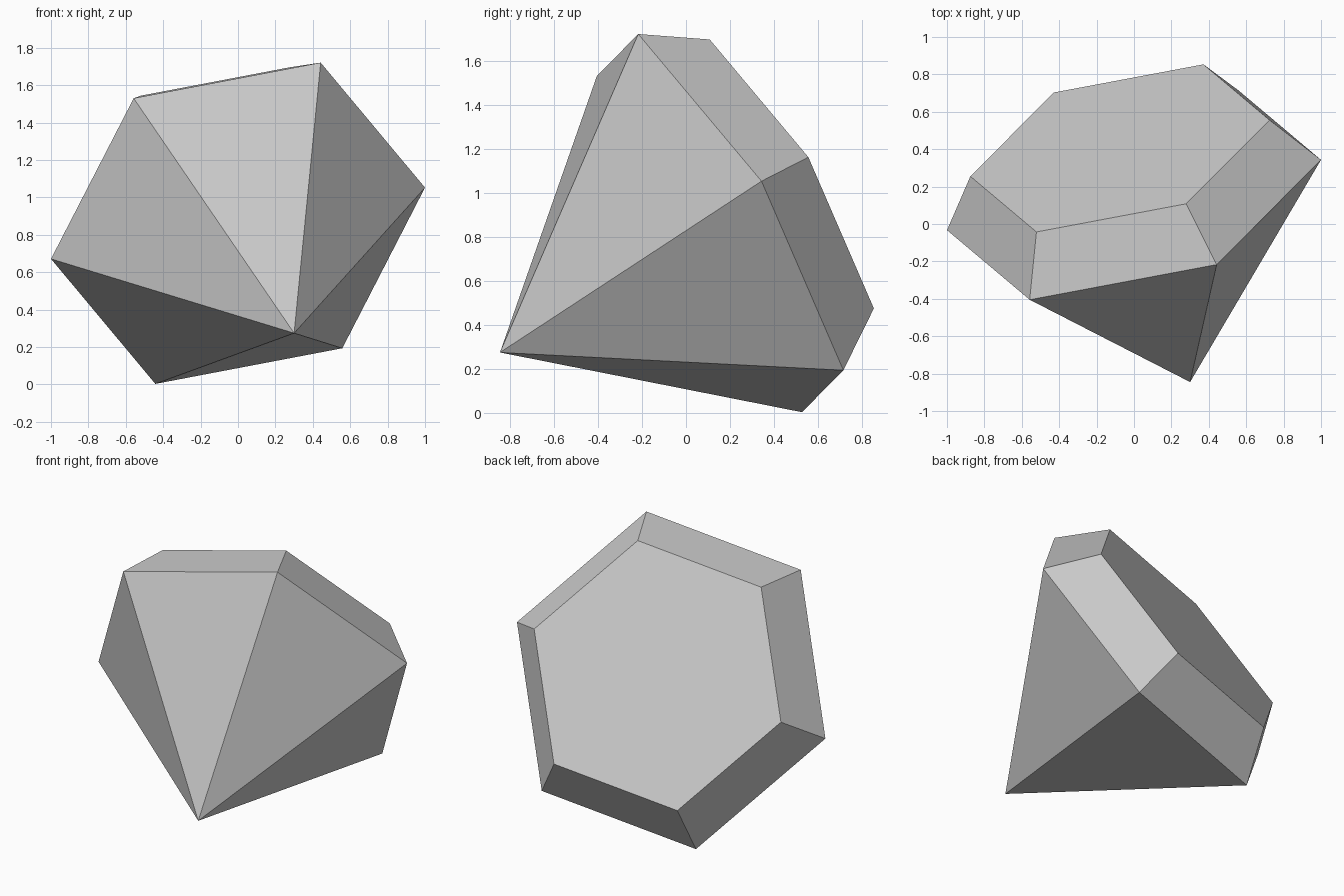
import bpy, bmesh, math
from mathutils import Matrix, Vector

cube = bpy.data.objects.get("Cube")
if cube:
    bpy.data.objects.remove(cube, do_unlink=True)

# Single stone colour
grey = bpy.data.materials.new("light_grey")
grey.use_nodes = True
colour = (0.6, 0.6, 0.6, 1)
grey.diffuse_color = colour
grey.node_tree.nodes["Principled BSDF"].inputs["Base Color"].default_value = colour

SIDES = 6
GIRDLE_RADIUS, TABLE_RADIUS = 1.035, 0.828
PAVILION_DEPTH, CROWN_HEIGHT = 1.198, 0.3

# Tilted frame: axis runs from the point to the table, first corner along +x
centre = Vector((0, 0.155, 0.862))
axis = Vector((-0.3, 1.0, 0.5875)).normalized()
corner = Vector((1.0, 0.187, 0.19))
corner = (corner - axis * corner.dot(axis)).normalized()
side = axis.cross(corner)
frame = Matrix((corner, side, axis)).transposed().to_4x4()
frame.translation = centre

bm = bmesh.new()


def ring(radius, height):
    """Ring of corners around the gem's axis."""
    step = math.tau / SIDES
    return [bm.verts.new((radius * math.cos(i * step), radius * math.sin(i * step), height))
            for i in range(SIDES)]


# Point, girdle and table, joined by flat facets
point = bm.verts.new((0, 0, -PAVILION_DEPTH))
girdle = ring(GIRDLE_RADIUS, 0)
table = ring(TABLE_RADIUS, CROWN_HEIGHT)
bm.faces.new(table)
for i in range(SIDES):
    j = (i + 1) % SIDES
    bm.faces.new((girdle[i], girdle[j], table[j], table[i]))
    bm.faces.new((point, girdle[j], girdle[i]))
bmesh.ops.transform(bm, matrix=frame, verts=bm.verts)
bmesh.ops.recalc_face_normals(bm, faces=bm.faces)

mesh = bpy.data.meshes.new("cut_gem")
bm.to_mesh(mesh)
bm.free()
mesh.materials.append(grey)
gem = bpy.data.objects.new("cut_gem", mesh)
bpy.context.collection.objects.link(gem)
